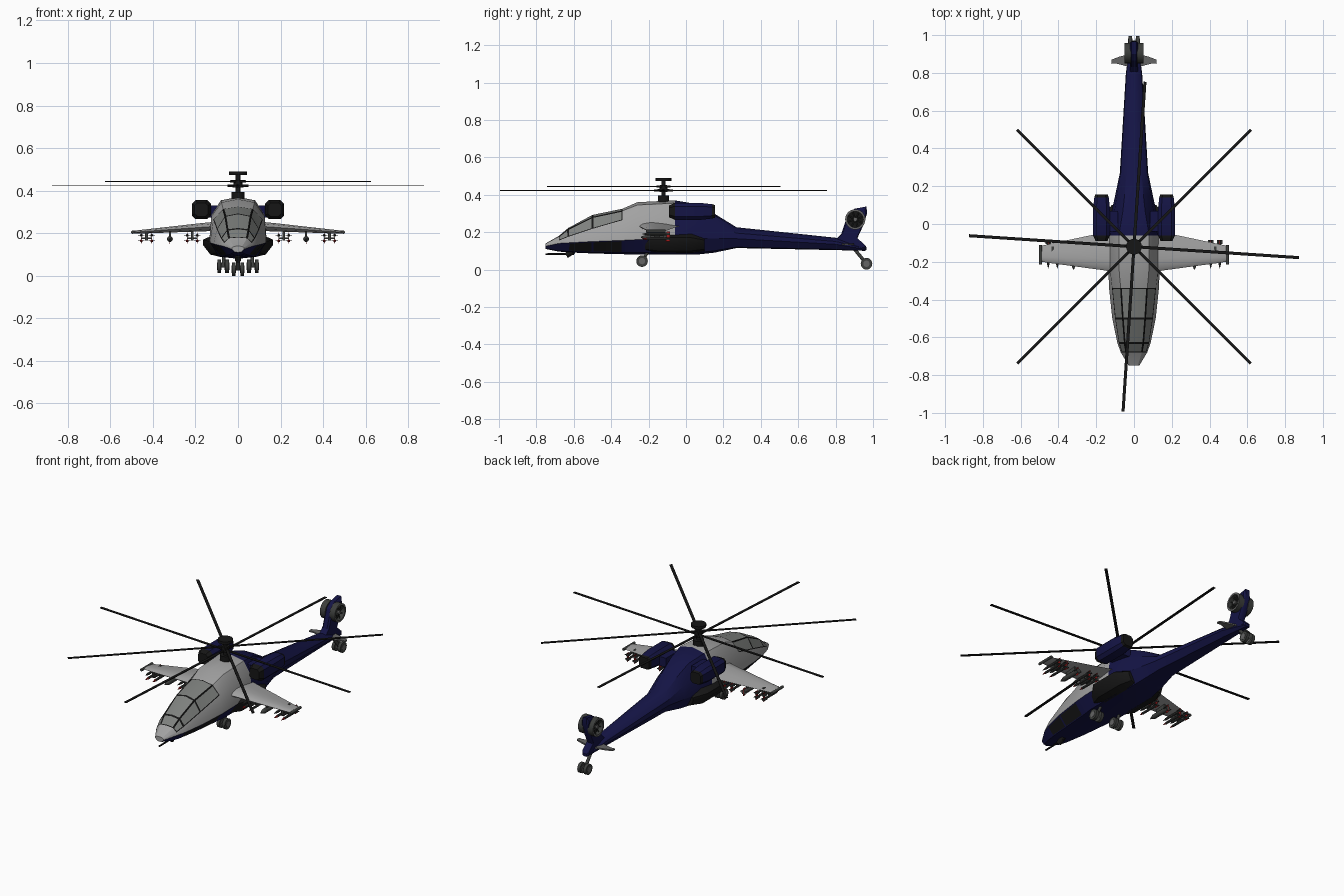
import bpy, bmesh, math
from mathutils import Vector, Matrix

if "Cube" in bpy.data.objects:
    bpy.data.objects.remove(bpy.data.objects["Cube"])

PALETTE = {
    "navy": (0.007, 0.007, 0.06), "pale grey": (0.36, 0.36, 0.36),
    "glass grey": (0.21, 0.22, 0.21), "black": (0.008, 0.008, 0.008),
    "mid grey": (0.13, 0.13, 0.13), "dark grey": (0.045, 0.048, 0.045),
    "red": (0.35, 0.01, 0.01),
}
MATS = []
for n, c in PALETTE.items():
    m = bpy.data.materials.new(n)
    m.diffuse_color = (*c, 1)
    m.use_nodes = True
    m.node_tree.nodes["Principled BSDF"].inputs["Base Color"].default_value = m.diffuse_color
    MATS.append(m)
NAVY, PALE, GLASS, BLACK, MID, DARK, RED = range(7)


def finish(bm, name, col=None, angle=35):
    bmesh.ops.recalc_face_normals(bm, faces=bm.faces)
    if col is not None:
        for f in bm.faces:
            f.material_index = col
    me = bpy.data.meshes.new(name)
    bm.to_mesh(me)
    bm.free()
    for m in MATS:
        me.materials.append(m)
    ob = bpy.data.objects.new(name, me)
    bpy.context.collection.objects.link(ob)
    bpy.ops.object.select_all(action='DESELECT')
    ob.select_set(True)
    bpy.context.view_layer.objects.active = ob
    bpy.ops.object.shade_smooth_by_angle(angle=math.radians(angle))
    return ob


def loft(bm, rings):
    """Skin between equal-length rings; returns faces as [segment][strip]."""
    vs = [[bm.verts.new(p) for p in r] for r in rings]
    n = len(vs[0])
    grid = [[bm.faces.new((a[k], a[(k + 1) % n], b[(k + 1) % n], b[k])) for k in range(n)]
            for a, b in zip(vs, vs[1:])]
    caps = [bm.faces.new(vs[0]), bm.faces.new(vs[-1])]
    return grid, caps


def rod(bm, a, b, r1, r2=None, seg=12, col=0):
    a, b = Vector(a), Vector(b)
    d = b - a
    M = Matrix.Translation((a + b) / 2) @ d.to_track_quat('Z', 'Y').to_matrix().to_4x4()
    res = bmesh.ops.create_cone(bm, cap_ends=True, segments=seg, radius1=r1,
                                radius2=r1 if r2 is None else r2, depth=d.length, matrix=M)
    for f in {f for v in res["verts"] for f in v.link_faces}:
        f.material_index = col


def box(bm, lo, hi, col=0):
    lo, hi = Vector(lo), Vector(hi)
    M = Matrix.Translation((lo + hi) / 2) @ Matrix.Diagonal((*(hi - lo), 1))
    for v in bmesh.ops.create_cube(bm, size=1, matrix=M)["verts"]:
        for f in v.link_faces:
            f.material_index = col


# Fuselage: y, then (half width, height) for belly edge, colour line, sill, roof edge; belly and roof heights
STATIONS = [
    (-.75, (.015, .112), (.028, .125), (.028, .132), (.02, .138), .11, .14),
    (-.68, (.04, .1), (.07, .14), (.065, .155), (.042, .176), .096, .18),
    (-.63, (.05, .097), (.088, .143), (.08, .175), (.05, .216), .092, .222),
    (-.50, (.065, .092), (.115, .15), (.1, .218), (.06, .28), .086, .292),
    (-.34, (.08, .09), (.132, .156), (.116, .264), (.07, .314), .082, .325),
    (-.26, (.09, .09), (.135, .16), (.125, .28), (.078, .345), .08, .36),
    (-.06, (.09, .09), (.135, .165), (.125, .285), (.08, .355), .08, .37),
    (.06, (.08, .09), (.12, .165), (.105, .265), (.06, .335), .08, .35),
    (.15, (.07, .1), (.1, .165), (.09, .24), (.05, .29), .09, .30),
    (.27, (.05, .12), (.075, .165), (.07, .195), (.04, .218), .115, .226),
    (.80, (.022, .108), (.043, .135), (.04, .15), (.025, .165), .104, .17),
    (.96, (.01, .101), (.02, .108), (.02, .112), (.01, .118), .1, .12),
]
bm = bmesh.new()
rings = []
for y, *side, zb, zt in STATIONS:
    rings.append([(0, y, zb)] + [(x, y, z) for x, z in side] + [(0, y, zt)]
                 + [(-x, y, z) for x, z in reversed(side)])
grid, caps = loft(bm, rings)
for i, seg in enumerate(grid):
    for k, f in enumerate(seg):
        f.material_index = PALE if i < 6 and 2 <= k <= 7 else NAVY
caps[0].material_index = PALE
# canopy panes inset behind a dark frame, plus dark lower nose panels
bmesh.ops.recalc_face_normals(bm, faces=bm.faces)
for i in (1, 2, 3):
    for strips in ((3,), (4, 5), (6,)):
        panes = [grid[i][k] for k in strips]
        frame = bmesh.ops.inset_region(bm, faces=panes, thickness=.0055, use_even_offset=True)["faces"]
        for f in panes:
            f.material_index = GLASS
        for f in frame:
            f.material_index = BLACK
for i in (2, 3):
    for k in (1, 8):
        bmesh.ops.inset_region(bm, faces=[grid[i][k]], thickness=.008)
        grid[i][k].material_index = BLACK
finish(bm, "fuselage", angle=30)

for s, tag in ((1, "right"), (-1, "left")):
    # side fairing below the wing
    bm = bmesh.new()
    prof = [(.08, .088), (.13, .1), (.165, .145), (.165, .17), (.12, .19)]
    loft(bm, [[(s * (x if full else .08 + (x - .08) * .45), y, z if full else .1 + (z - .088) * .7) for x, z in prof]
              for y, full in ((-.22, 0), (-.15, 1), (.03, 1), (.1, 0))])
    finish(bm, "side_fairing_" + tag, BLACK)

    # stub wing
    bm = bmesh.new()
    rings = []
    for x, y0, y1, zc, t in ((.1, -.255, -.03, .233, .022), (.16, -.245, -.045, .229, .02),
                             (.42, -.21, -.1, .21, .01), (.49, -.2, -.115, .205, .007), (.5, -.19, -.125, .204, .004)):
        rings.append([(s * x, y0 + (y1 - y0) * u, zc + t * h) for u, h in
                      ((0, 0), (.08, .6), (.3, 1), (.65, .6), (1, 0), (.65, -.6), (.3, -1), (.08, -.6))])
    loft(bm, rings)
    finish(bm, "wing_" + tag, PALE, 50)
    bm = bmesh.new()
    rod(bm, (s * .495, -.215, .205), (s * .495, -.11, .205), .008, col=DARK)
    finish(bm, "wing_tip_rail_" + tag)

    # underwing stores: two four-missile racks and a pod
    bm = bmesh.new()
    for xc in (.215, .43):
        box(bm, (s * xc - .006, -.19, .165), (s * xc + .006, -.12, .215), DARK)
        box(bm, (s * xc - .025, -.17, .173), (s * xc + .025, -.14, .181), DARK)
        for dx in (-.024, .024):
            for z in (.164, .19):
                x = s * xc + dx
                rod(bm, (x, -.21, z), (x, -.085, z), .007, seg=8, col=DARK)
                rod(bm, (x, -.235, z), (x, -.21, z), .001, .007, 8, RED if z < .17 else DARK)
                box(bm, (x - .015, -.105, z - .001), (x + .015, -.085, z + .001), DARK)
                box(bm, (x - .001, -.105, z - .013), (x + .001, -.085, z + .013), RED)
    x = s * .32
    box(bm, (x - .005, -.19, .175), (x + .005, -.12, .22), DARK)
    rod(bm, (x, -.21, .173), (x, -.09, .173), .014, col=DARK)
    rod(bm, (x, -.24, .173), (x, -.21, .173), .003, .014, col=DARK)
    box(bm, (x - .022, -.11, .172), (x + .022, -.09, .174), DARK)
    box(bm, (x - .001, -.11, .15), (x + .001, -.09, .196), RED)
    finish(bm, "wing_stores_" + tag)

    # engine nacelle with dark intake and exhaust
    bm = bmesh.new()
    rings = []
    for y, g in ((-.09, .7), (-.06, 1), (.08, 1), (.14, .85), (.155, .75)):
        rings.append([(s * .172 + .045 * g * a, y, .311 + .045 * g * b) for a, b in
                      ((1, .6), (.6, 1), (-.6, 1), (-1, .6), (-1, -.6), (-.6, -1), (.6, -1), (1, -.6))])
    grid, caps = loft(bm, rings)
    for f in caps + grid[0] + grid[-1]:
        f.material_index = BLACK
    box(bm, (s * .115 - .03, -.04, .275), (s * .115 + .03, .07, .33), NAVY)
    finish(bm, "engine_" + tag, angle=25)

    # main landing gear
    bm = bmesh.new()
    rod(bm, (s * .065, -.2, .1), (s * .07, -.235, .045), .008, col=DARK)
    rod(bm, (s * .05, -.235, .045), (s * .09, -.235, .045), .006, col=DARK)
    for dx in (.052, .088):
        rod(bm, (s * (dx - .009), -.235, .045), (s * (dx + .009), -.235, .045), .031, seg=20, col=DARK)
        rod(bm, (s * (dx - .011), -.235, .045), (s * (dx + .011), -.235, .045), .017, seg=16, col=MID)
    finish(bm, "main_gear_" + tag)

    # tailplane
    bm = bmesh.new()
    loft(bm, [[(s * x, y, z) for x, y in ((.02, .83), (.095, .85), (.12, .848), (.12, .87), (.08, .885), (.02, .9))]
              for z in (.13, .138)])
    finish(bm, "tailplane_" + tag, MID)

    # tail fan: open ring, dark disc, hub and blades
    bm = bmesh.new()
    loops = []
    for x, r in ((.015, .054), (.05, .054), (.05, .043), (.024, .043)):
        loops.append([(s * x, .905 + r * math.cos(a), .268 + r * math.sin(a))
                      for a in (2 * math.pi * k / 28 for k in range(28))])
    grid, caps = loft(bm, loops)
    for f in bm.faces:
        f.material_index = DARK
    for f in grid[1]:
        f.material_index = MID
    caps[1].material_index = BLACK
    rod(bm, (s * .022, .905, .268), (s * .046, .905, .268), .011, col=MID)
    for k in range(4):
        a = math.pi * (k / 4 + .1)
        d = Vector((0, math.cos(a), math.sin(a))) * .042
        c = Vector((s * .036, .905, .268))
        rod(bm, c - d, c + d, .003, seg=6, col=DARK)
    finish(bm, "tail_fan_" + tag)

# Tail fin, swept back, thin at its edges
bm = bmesh.new()
FIN = [(.79, .15), (.83, .19), (.865, .295), (.9, .325), (.965, .337), (.968, .3),
       (.945, .23), (.915, .165), (.965, .12), (.965, .105), (.85, .11)]
loft(bm, [[(x, .9 + (y - .9) * g, .21 + (z - .21) * g) for y, z in FIN]
          for x, g in ((-.022, .88), (-.013, 1), (.013, 1), (.022, .88))])
finish(bm, "tail_fin", NAVY, 25)

# Tail wheels and strut
bm = bmesh.new()
rod(bm, (0, .9, .11), (0, .965, .031), .009, col=DARK)
rod(bm, (-.025, .965, .031), (.025, .965, .031), .006, col=DARK)
for x in (-.02, .02):
    rod(bm, (x - .009, .965, .031), (x + .009, .965, .031), .031, seg=20, col=DARK)
    rod(bm, (x - .011, .965, .031), (x + .011, .965, .031), .017, seg=16, col=MID)
finish(bm, "tail_gear")

# Chin gun
bm = bmesh.new()
rod(bm, (0, -.75, .082), (0, -.6, .084), .005, seg=8)
rod(bm, (0, -.64, .075), (0, -.6, .1), .015)
finish(bm, "chin_gun", BLACK)

# Rotor mast and hub
bm = bmesh.new()
for z0, z1, r in ((.36, .395, .03), (.39, .48, .011), (.415, .45, .022), (.474, .49, .042)):
    rod(bm, (0, -.12, z0), (0, -.12, z1), r, seg=20)
finish(bm, "rotor_hub", BLACK)

# Two stacked four-blade rotors
for name, turn, z in (("lower_rotor", -3.8, .423), ("upper_rotor", 45, .444)):
    bm = bmesh.new()
    for k in range(4):
        M = Matrix.Translation((0, -.12, z)) @ Matrix.Rotation(math.radians(turn + 90 * k), 4, 'Z')
        part = bmesh.new()
        box(part, (.01, -.008, -.002), (.875, .008, .002))
        rod(part, (.01, 0, 0), (.05, 0, 0), .008, .005, 8)
        part.transform(M)
        tmp = bpy.data.meshes.new("blade_tmp")
        part.to_mesh(tmp)
        part.free()
        bm.from_mesh(tmp)
        bpy.data.meshes.remove(tmp)
    finish(bm, name, BLACK)
